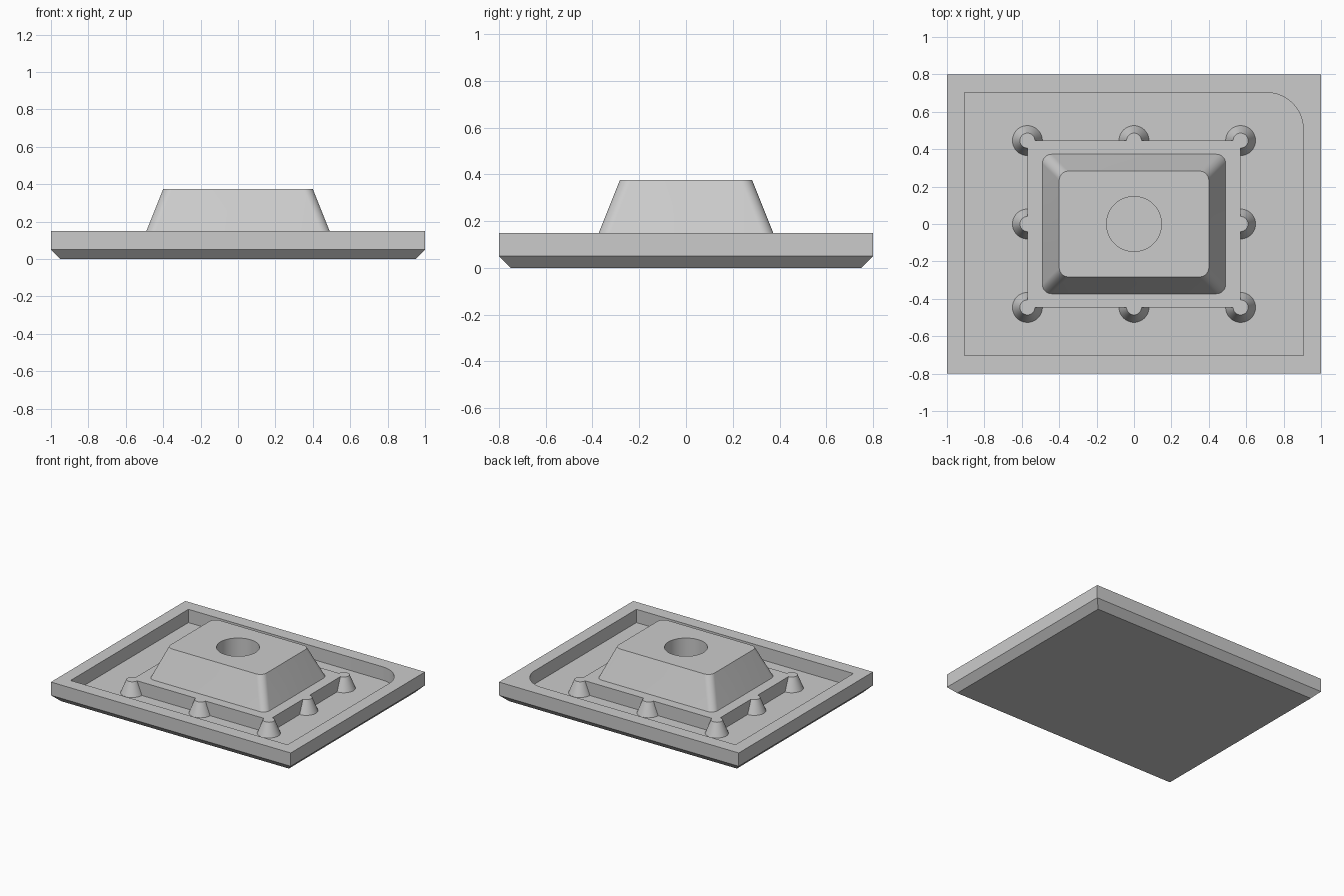
import bpy, bmesh, math

cube = bpy.data.objects.get("Cube")
if cube:
    bpy.data.objects.remove(cube, do_unlink=True)

# One plain grey for the whole model
grey = bpy.data.materials.new("light_grey")
grey.use_nodes = True
colour = (0.6, 0.6, 0.6, 1)
grey.diffuse_color = colour
grey.node_tree.nodes["Principled BSDF"].inputs["Base Color"].default_value = colour

FLOOR, RIM, TOP = 0.05, 0.15, 0.375
SINK = 0.01


def rect(hx, hy, radii=(0, 0, 0, 0), steps=10):
    """Counter-clockwise outline; one radius per corner, starting at +x +y."""
    pts = []
    for i, (sx, sy) in enumerate([(1, 1), (-1, 1), (-1, -1), (1, -1)]):
        r = radii[i]
        cx, cy = sx * (hx - r), sy * (hy - r)
        if r == 0:
            pts.append((cx, cy))
            continue
        for k in range(steps + 1):
            a = (i + k / steps) * math.pi / 2
            pts.append((cx + r * math.cos(a), cy + r * math.sin(a)))
    return pts


def circle(r, cx=0, cy=0, steps=48):
    return [(cx + r * math.cos(2 * math.pi * k / steps),
             cy + r * math.sin(2 * math.pi * k / steps)) for k in range(steps)]


def loft(name, *sections):
    """Closed solid through (height, outline) sections, from bottom to top."""
    bm = bmesh.new()
    rings = [[bm.verts.new((x, y, z)) for x, y in pts] for z, pts in sections]
    for low, high in zip(rings, rings[1:]):
        for k in range(len(low)):
            n = (k + 1) % len(low)
            bm.faces.new((low[k], low[n], high[n], high[k]))
    bm.faces.new(rings[0][::-1])
    bm.faces.new(rings[-1])
    mesh = bpy.data.meshes.new(name)
    bm.to_mesh(mesh)
    bm.free()
    mesh.materials.append(grey)
    obj = bpy.data.objects.new(name, mesh)
    bpy.context.collection.objects.link(obj)
    return obj


def select(obj):
    bpy.ops.object.select_all(action="DESELECT")
    obj.select_set(True)
    bpy.context.view_layer.objects.active = obj


def combine(target, tool, operation):
    select(target)
    mod = target.modifiers.new("combine", "BOOLEAN")
    mod.operation, mod.solver, mod.object = operation, "EXACT", tool
    bpy.ops.object.modifier_apply(modifier=mod.name)
    bpy.data.objects.remove(tool, do_unlink=True)


# Tray with a bevelled underside and a recess rounded at one corner
tray = loft("tray", (0, rect(0.95, 0.75)), (0.05, rect(1, 0.8)), (RIM, rect(1, 0.8)))
recess_outline = rect(0.905, 0.702, (0.195, 0, 0, 0), 16)
combine(tray, loft("recess_cutter", (FLOOR, recess_outline), (0.3, recess_outline)),
        "DIFFERENCE")

# Raised block with conical pegs at the corners and side middles
bx, by = 0.57, 0.446
block = loft("block", (FLOOR - SINK, rect(bx, by)), (RIM, rect(bx, by)))
for ix in (-1, 0, 1):
    for iy in (-1, 0, 1):
        if ix or iy:
            x, y = ix * bx, iy * by
            peg = loft("peg", (FLOOR - SINK, circle(0.084, x, y)),
                       (RIM, circle(0.04, x, y)))
            combine(block, peg, "UNION")

# Tapered pedestal with a round bore
corners = (0.05,) * 4
pedestal = loft("pedestal", (RIM, rect(0.49, 0.373, corners)),
                (TOP, rect(0.4, 0.283, corners)))
bore = circle(0.147, steps=64)
combine(pedestal, loft("bore_cutter", (0.1, bore), (0.5, bore)), "DIFFERENCE")

for part in (tray, block, pedestal):
    select(part)
    bpy.ops.object.shade_smooth_by_angle(angle=math.radians(20))
